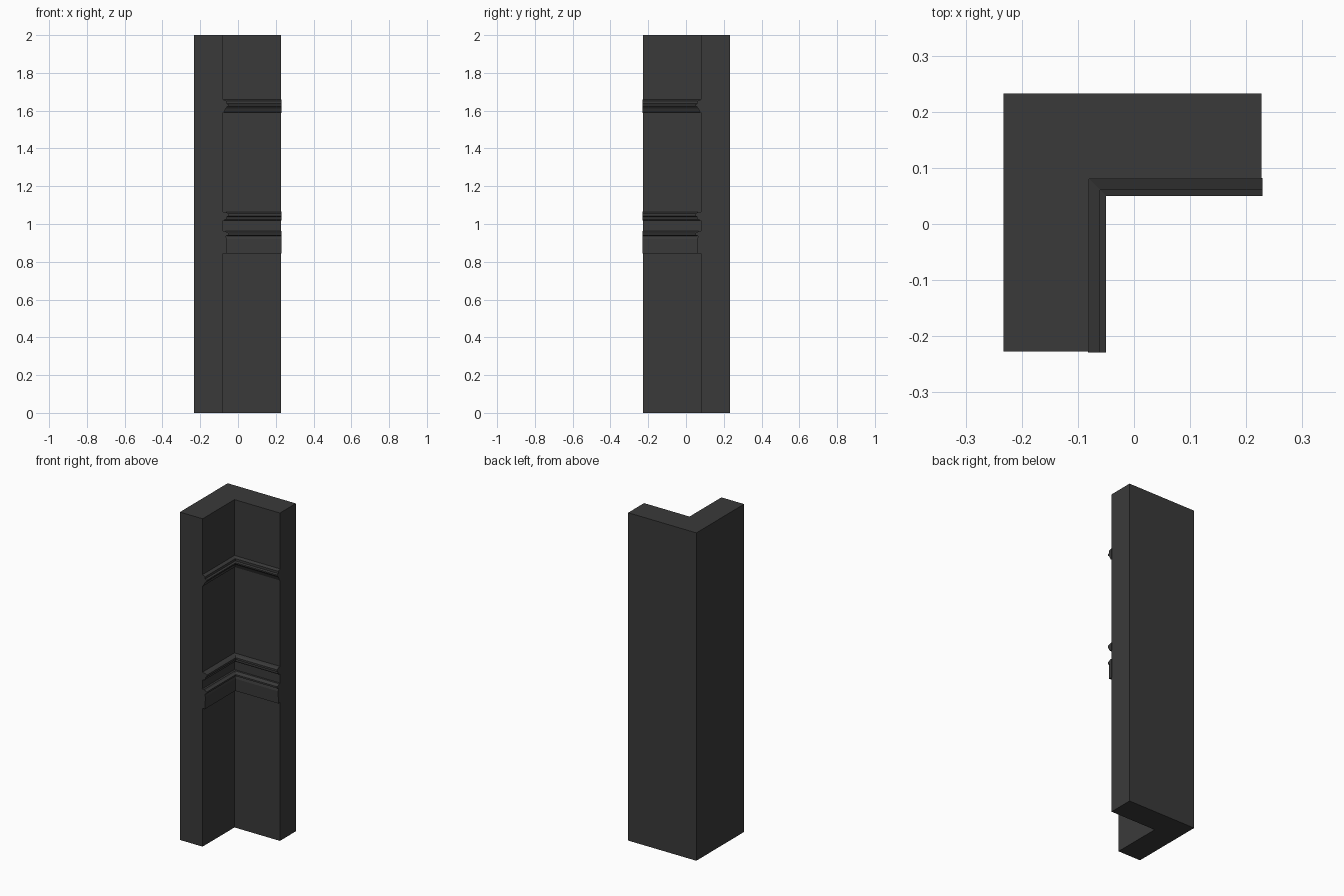
import bpy, bmesh

if "Cube" in bpy.data.objects:
    bpy.data.objects.remove(bpy.data.objects["Cube"])

BACK, END, INNER = 0.233, 0.227, 0.08

mat = bpy.data.materials.new("dark_stone")
mat.diffuse_color = (0.042, 0.042, 0.042, 1)
mat.use_nodes = True
mat.node_tree.nodes["Principled BSDF"].inputs["Base Color"].default_value = mat.diffuse_color


def finish(name, bm):
    bmesh.ops.recalc_face_normals(bm, faces=bm.faces)
    mesh = bpy.data.meshes.new(name)
    bm.to_mesh(mesh)
    bm.free()
    mesh.materials.append(mat)
    obj = bpy.data.objects.new(name, mesh)
    bpy.context.collection.objects.link(obj)
    return obj


def wall(name):
    """L-shaped footprint pulled up to full height."""
    bm = bmesh.new()
    outline = [(-BACK, -END), (-INNER, -END), (-INNER, INNER),
               (END, INNER), (END, BACK), (-BACK, BACK)]
    base = bm.faces.new([bm.verts.new((x, y, 0)) for x, y in outline])
    top = bmesh.ops.extrude_face_region(bm, geom=[base], use_keep_orig=True)
    moved = [v for v in top["geom"] if isinstance(v, bmesh.types.BMVert)]
    bmesh.ops.translate(bm, verts=moved, vec=(0, 0, 2))
    finish(name, bm)


def moulding(name, profile):
    """Sweep a (projection, z) profile round the inside corner with a mitre."""
    bm = bmesh.new()
    end = END + 0.002
    rings = []
    for d, z in profile:
        c = INNER - d
        rings.append([bm.verts.new(p) for p in
                      ((-c, -end, z), (-c, c, z), (end, c, z))])
    for a, b in zip(rings, rings[1:] + rings[:1]):
        for i in range(2):
            bm.faces.new((a[i], a[i + 1], b[i + 1], b[i]))
    # mitred run is closed by a cap on each arm end
    bm.faces.new([r[0] for r in rings])
    bm.faces.new([r[2] for r in rings])
    finish(name, bm)


wall("corner_wall")

# Dado band: plain fascia with a projecting lip
moulding("lower_moulding", [
    (-.002, .845), (.018, .845), (.020, .920), (.016, .936),
    (.030, .942), (.030, .952), (.018, .957), (.012, .963), (-.002, .963)])

# Rail cap above the dado
moulding("middle_moulding", [
    (-.002, 1.018), (.016, 1.022), (.020, 1.030), (.020, 1.038),
    (.030, 1.043), (.030, 1.055), (.018, 1.062), (-.002, 1.065)])

# Upper picture rail
moulding("upper_moulding", [
    (-.002, 1.588), (.006, 1.592), (.015, 1.612), (.024, 1.622),
    (.030, 1.626), (.030, 1.634), (.019, 1.638), (.019, 1.652), (-.002, 1.66)])
